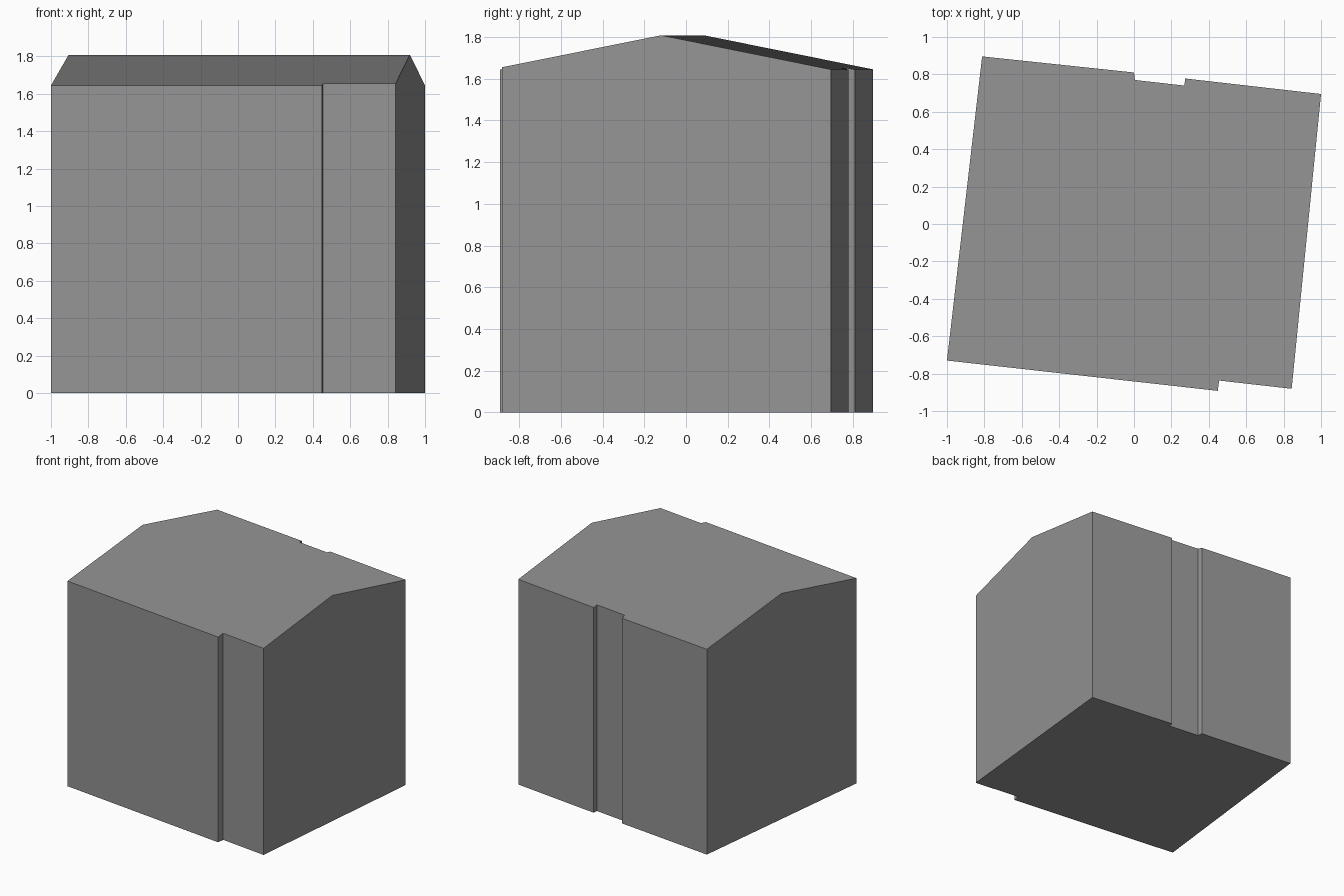
import bpy, bmesh
from math import radians
from mathutils import Vector

cube = bpy.data.objects.get("Cube")
if cube:
    bpy.data.objects.remove(cube, do_unlink=True)

RIDGE_Z, SLOPE = 1.808, 0.2
RIDGE_A, RIDGE_B = Vector((-0.905, 0.085, 0)), Vector((0.918, -0.119, 0))
across = (RIDGE_B - RIDGE_A).cross(Vector((0, 0, 1))).normalized()

# Wall outline, anticlockwise, with a step in front and a shallow recess behind
outline = [(-1, -0.73), (0.448, -0.892), (0.455, -0.837), (0.843, -0.881),
           (1, 0.695), (0.273, 0.778), (0.27, 0.74), (0.005, 0.77),
           (0.0, 0.81), (-0.812, 0.896)]

# Upright block from the outline
bm = bmesh.new()
base = bm.faces.new([bm.verts.new((x, y, 0)) for x, y in outline])
top = bmesh.ops.extrude_face_region(bm, geom=[base], use_keep_orig=True)["geom"]
bmesh.ops.translate(bm, vec=(0, 0, 1),
                    verts=[g for g in top if isinstance(g, bmesh.types.BMVert)])

# Cut along the ridge, then lift the top into a pitched roof
bmesh.ops.bisect_plane(bm, geom=bm.verts[:] + bm.edges[:] + bm.faces[:],
                       plane_co=RIDGE_A, plane_no=across)
for v in bm.verts:
    if v.co.z > 0.5:
        flat = Vector((v.co.x, v.co.y, 0))
        v.co.z = RIDGE_Z - SLOPE * abs((flat - RIDGE_A).dot(across))

# Merge flat walls and floor back into single faces
bmesh.ops.dissolve_limit(bm, angle_limit=radians(0.5),
                         verts=bm.verts[:], edges=bm.edges[:])
bmesh.ops.recalc_face_normals(bm, faces=bm.faces[:])

mesh = bpy.data.meshes.new("building")
bm.to_mesh(mesh)
bm.free()
building = bpy.data.objects.new("building", mesh)
bpy.context.collection.objects.link(building)

# Plain grey all over
grey = bpy.data.materials.new("plain_grey")
grey.use_nodes = True
colour = (0.3, 0.3, 0.3, 1)
grey.diffuse_color = colour
grey.node_tree.nodes["Principled BSDF"].inputs["Base Color"].default_value = colour
mesh.materials.append(grey)
